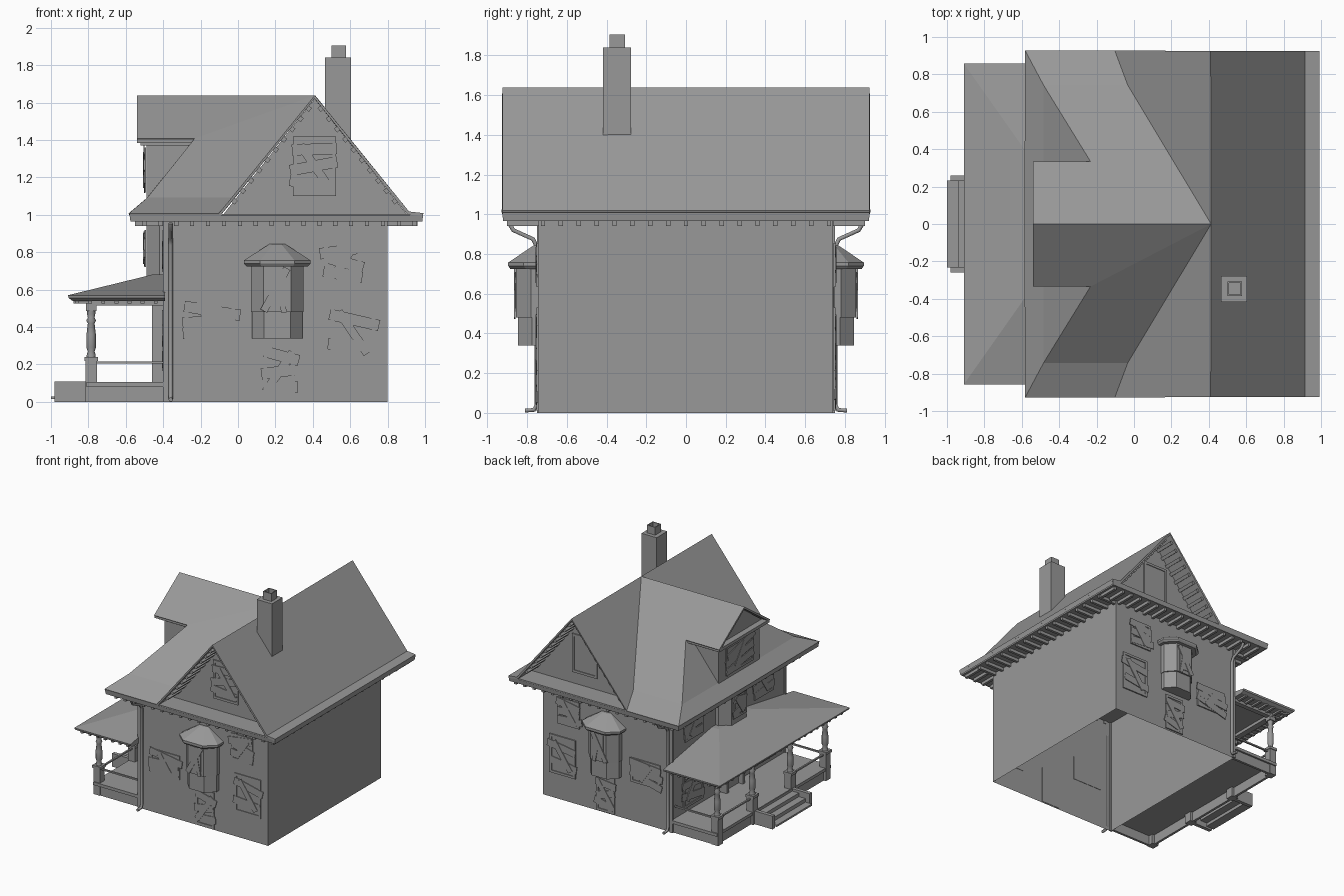
import bpy, bmesh, math, random
from mathutils import Matrix, Vector

if "Cube" in bpy.data.objects:
    bpy.data.objects.remove(bpy.data.objects["Cube"])

random.seed(4)
I = Matrix.Identity(4)
MIRROR = Matrix.Diagonal((1, -1, 1, 1))
SIDES = (("right", I), ("left", MIRROR))


def finish(name, bm, M=I):
    bm.transform(M)
    bmesh.ops.recalc_face_normals(bm, faces=bm.faces)
    me = bpy.data.meshes.new(name)
    bm.to_mesh(me)
    bm.free()
    ob = bpy.data.objects.new(name, me)
    bpy.context.collection.objects.link(ob)
    return ob


def boxes(name, parts, M=I):
    """parts: (centre, size, optional tilt about y)"""
    bm = bmesh.new()
    for c, s, *r in parts:
        m = Matrix.Translation(c) @ Matrix.Rotation(r[0] if r else 0, 4, 'Y') @ Matrix.Diagonal((*s, 1))
        bmesh.ops.create_cube(bm, size=1, matrix=m)
    return finish(name, bm, M)


def span(x0, x1, y0, y1, z0, z1):
    return ((x0 + x1) / 2, (y0 + y1) / 2, (z0 + z1) / 2), (x1 - x0, y1 - y0, z1 - z0)


def loft(name, rings, caps=True, M=I):
    bm = bmesh.new()
    vs = [[bm.verts.new(p) for p in r] for r in rings]
    n = len(rings[0])
    for a, b in zip(vs, vs[1:]):
        for i in range(n):
            bm.faces.new((a[i], a[(i + 1) % n], b[(i + 1) % n], b[i]))
    if caps:
        bm.faces.new(vs[0])
        bm.faces.new(vs[-1])
    return finish(name, bm, M)


def plan(pts, z):
    return [(x, y, z) for x, y in pts]


def rect(x0, x1, y0, y1, z):
    return plan([(x0, y0), (x1, y0), (x1, y1), (x0, y1)], z)


def surface(name, verts, faces, thick=0):
    """Sheet mirrored across y"""
    bm = bmesh.new()
    for s in (1, -1):
        vs = [bm.verts.new((x, y * s, z)) for x, y, z in verts]
        for f in faces:
            bm.faces.new([vs[i] for i in f])
    bmesh.ops.remove_doubles(bm, verts=bm.verts, dist=0.001)
    ob = finish(name, bm)
    if thick:
        m = ob.modifiers.new("thickness", 'SOLIDIFY')
        m.thickness, m.offset = thick, 0
    return ob


def window(name, x, z, w, h, M, planks=3):
    """Framed window with crooked boards; local -y faces out of the wall."""
    t = 0.02
    parts = [((x, -.002, z), (w, 0.004, h))]
    for s in (-1, 1):
        parts.append(((x + s * (w - t) / 2, -0.005, z), (t, 0.01, h)))
        parts.append(((x, -0.005, z + s * (h - t) / 2), (w, 0.01, t)))
    for i in range(planks):
        dz = ((i + 0.5) / planks - 0.5) * h * 0.85
        parts.append(((x + random.uniform(-.015, .015), -0.009 - 0.001 * i, z + dz),
                      (w * random.uniform(1.0, 1.15), 0.006, 0.06), random.uniform(-.3, .3)))
    if planks:
        parts.append(((x, -0.013, z), (0.045, 0.006, h * 0.85), random.choice((-.6, .6))))
    return boxes(name, parts, M)


# House body, open underneath, with the eave slab as its ceiling and gable ledge
loft("house_walls", [rect(-.39, .80, -.745, .738, z) for z in (0, .97)], caps=False)
boxes("eave_slab", [span(-.57, .975, -.915, .915, .965, .995), span(-.09, .95, -.915, .915, .99, 1.004)])

# Main roof, cross roof, hipped front and flared eaves
rv = [(.41, 0, 1.63), (.41, .925, 1.63), (.91, .925, 1.01), (.91, 0, 1.01),
      (-.10, .925, 1.0), (-.03, .74, 1.085), (-.54, 0, 1.63), (-.54, .33, 1.4),
      (-.23, .33, 1.4), (-.48, .74, 1.085), (-.58, .925, 1.0), (-.23, 0, 1.4),
      (-.48, 0, 1.085), (-.58, 0, 1.0), (.99, .925, 1.0), (.99, 0, 1.0)]
surface("roof", rv, [(0, 1, 2, 3), (0, 5, 4, 1), (0, 6, 7, 8), (0, 8, 9, 5), (5, 9, 10, 4),
                     (8, 11, 12, 9), (9, 12, 13, 10), (3, 2, 14, 15)], 0.018)
loft("fascia", [rect(-.58, .99, -.925, .925, 1.0), rect(-.575, .985, -.92, .92, .965)], caps=False)
surface("gable_walls", [(-.08, .74, 1.0), (.905, .74, 1.0), (.41, .74, 1.62)], [(0, 1, 2)])

# Rafter ends under the eaves and along the gable rakes
ends = []
for i in range(18):
    for s in (-1, 1):
        ends.append(((-.50 + i * .085, s * .82, .955), (.022, .16, .03)))
for i in range(17):
    y = -.72 + i * .09
    ends.append(((.88, y, .955), (.16, .022, .03)))
    ends.append(((-.47, y, .955), (.16, .022, .03)))
boxes("eave_rafters", ends)
rakes = []
for i in range(10):
    t = (i + .5) / 10
    for s in (-1, 1):
        for e in (-1, 1):
            rakes.append(((.41 + e * (.01 + .44 * t), s * .82, 1.595 - .55 * t), (.026, .17, .022), e * .89))
boxes("rake_rafters", rakes)

# Front dormer under the cross roof
boxes("dormer_walls", [span(-.49, -.2, -.27, .27, 1.03, 1.39)])
boxes("dormer_eave", [span(-.54, -.22, -.33, .33, 1.385, 1.41), span(-.52, -.24, -.305, .305, 1.37, 1.385)])
surface("dormer_gable", [(-.49, 0, 1.62), (-.49, .31, 1.4), (-.49, 0, 1.4)], [(0, 1, 2)])

# Chimney with hollow flue
loft("chimney", [rect(.465, .605, -.417, -.277, z) for z in (1.3, 1.84)])
loft("chimney_flue", [rect(.5, .577, -.385, -.308, 1.83), rect(.5, .577, -.385, -.308, 1.905),
                      rect(.507, .570, -.378, -.315, 1.905), rect(.507, .570, -.378, -.315, 1.845)])

# Side walls: boarded windows, bay and drainpipe, mirrored
for side, m in SIDES:
    W = m @ Matrix.Translation((0, -.742, 0))
    window(side + "_front_window", -.15, .43, .27, .20, W)
    window(side + "_upper_window", .56, .745, .20, .22, W)
    window(side + "_rear_window", .615, .37, .24, .32, W, 2)
    window(side + "_cellar_window", .22, .16, .17, .30, W)
    window(side + "_gable_window", .41, 1.26, .23, .32, W, 3 if side == "right" else 0)

    def bay(d, k=0.0):
        return [(.075 - k, -.745), (.075 - k, -.775 - k), (.14 - k / 2, -d), (.28 + k / 2, -d),
                (.345 + k, -.775 - k), (.345 + k, -.745)]
    loft(side + "_bay_base", [plan(bay(.845), .34), plan(bay(.845), .48)], M=m)
    loft(side + "_bay", [plan(bay(.857, .006), z) for z in (.48, .74)], M=m)
    top = [(.17, -.743), (.17, -.746), (.19, -.765), (.23, -.765), (.25, -.746), (.25, -.743)]
    loft(side + "_bay_roof", [plan(bay(.885, .03), .725), plan(bay(.895, .043), .74),
                              plan(bay(.895, .043), .757), plan(top, .845)], M=m)
    panes = [((.21, -.116, .61), (.10, .008, .2)), ((.2, -.12, .6), (.04, .008, .26), .5),
             ((.23, -.12, .56), (.03, .008, .17), -.2)]
    boxes(side + "_bay_boards", panes, W)

    cu = bpy.data.curves.new(side + "_drainpipe", 'CURVE')
    cu.dimensions, cu.bevel_depth, cu.bevel_resolution, cu.use_fill_caps = '3D', .012, 1, True
    sp = cu.splines.new('POLY')
    path = [(-.89, .955), (-.87, .92), (-.77, .875), (-.752, .84), (-.752, .04), (-.765, .015), (-.81, .012)]
    sp.points.add(len(path) - 1)
    for p, (y, z) in zip(sp.points, path):
        p.co = m @ Vector((-.36, y, z, 1))
    bpy.context.collection.objects.link(bpy.data.objects.new(side + "_drainpipe", cu))
    boxes(side + "_corner_board", [span(-.40, -.375, -.75, -.735, 0, .965)], m)

# Porch wall: local x runs along -y, outward is -x
R = Matrix.Rotation(-math.pi / 2, 4, 'Z')
F = Matrix.Translation((-.391, 0, 0)) @ R
for s, n in ((-1, "left"), (1, "right")):
    window("porch_" + n + "_window", s * .47, .32, .26, .36, F)
    window("upper_" + n + "_window", s * .46, .80, .24, .22, F)
loft("upper_bay", [plan([(-.392, -.17), (-.42, -.17), (-.49, -.1), (-.49, .1), (-.42, .17), (-.392, .17)], z)
                   for z in (.6, .97)])
window("upper_bay_window", 0, .82, .17, .2, Matrix.Translation((-.491, 0, 0)) @ R, 2)
window("dormer_window", 0, 1.24, .36, .24, Matrix.Translation((-.491, 0, 0)) @ R)
boxes("front_door", [((0, -.015, .30), (.18, .03, .40)), ((-.105, -.035, .31), (.03, .07, .42)),
                     ((.105, -.035, .31), (.03, .07, .42)), ((0, -.035, .52), (.24, .07, .03)),
                     ((0, -.03, .39), (.12, .01, .16)), ((0, -.03, .2), (.12, .01, .12))], F)

# Porch floor, open underneath, and steps between cheeks
boxes("porch_floor", [span(-.81, -.391, -.75, .75, .08, .105), span(-.795, -.775, -.735, .735, 0, .08),
                      span(-.795, -.391, -.735, -.715, 0, .08), span(-.795, -.391, .715, .735, 0, .08)])
steps = [span(-.98, -.80, s * .245 - .015, s * .245 + .015, 0, .11) for s in (-1, 1)]
for i in range(3):
    x = -1.0 + i * .06
    steps.append(span(x, x + .075, -.232, .232, .015 + i * .03, .03 + i * .03))
    steps.append(span(x + .06, x + .07, -.23, .23, .025 + i * .03, .05 + i * .03))
boxes("porch_steps", steps)

# Porch roof with rafter ends and beam
loft("porch_roof", [rect(-.885, -.391, -.83, .83, .54), rect(-.905, -.391, -.855, .855, .555),
                    rect(-.91, -.391, -.858, .858, .57), rect(-.46, -.391, -.22, .22, .68)])
beam = [span(-.81, -.76, -.74, .74, .515, .545)]
beam += [span(-.80, -.391, s * .715 - .02, s * .715 + .02, .515, .545) for s in (-1, 1)]
beam += [((-.84, -.8 + i * .08, .536), (.08, .02, .02)) for i in range(21)]
beam += [((-.86 + i * .07, s * .785, .536), (.02, .09, .02)) for i in range(7) for s in (-1, 1)]
boxes("porch_beam", beam)

# Turned porch posts and railings
profile = [(.22, .024), (.25, .024), (.27, .018), (.29, .025), (.36, .025), (.42, .018),
           (.435, .026), (.45, .018), (.47, .022), (.52, .022)]
for i, y in enumerate((-.71, -.25, .25, .71)):
    boxes(f"post_base_{i}", [((-.785, y, .11), (.062, .062, .22)), ((-.785, y, .23), (.074, .074, .022)),
                             ((-.785, y, .505), (.055, .055, .04))])
    ob = loft(f"post_{i}", [[(-.785 + r * math.cos(a * math.pi / 6), y + r * math.sin(a * math.pi / 6), z)
                             for a in range(12)] for z, r in profile])
    for p in ob.data.polygons:
        p.use_smooth = len(p.vertices) == 4
rails = [((-.785, s * .48, .21), (.014, .42, .012)) for s in (-1, 1)]
rails += [((-.58, s * .71, .21), (.37, .014, .012)) for s in (-1, 1)]
boxes("porch_rails", rails)

# One dark grey for the whole house
grey = bpy.data.materials.new("dark_grey")
grey.diffuse_color = (.316, .316, .316, 1)
grey.use_nodes = True
grey.node_tree.nodes["Principled BSDF"].inputs["Base Color"].default_value = grey.diffuse_color
for ob in bpy.context.collection.objects:
    ob.data.materials.append(grey)
